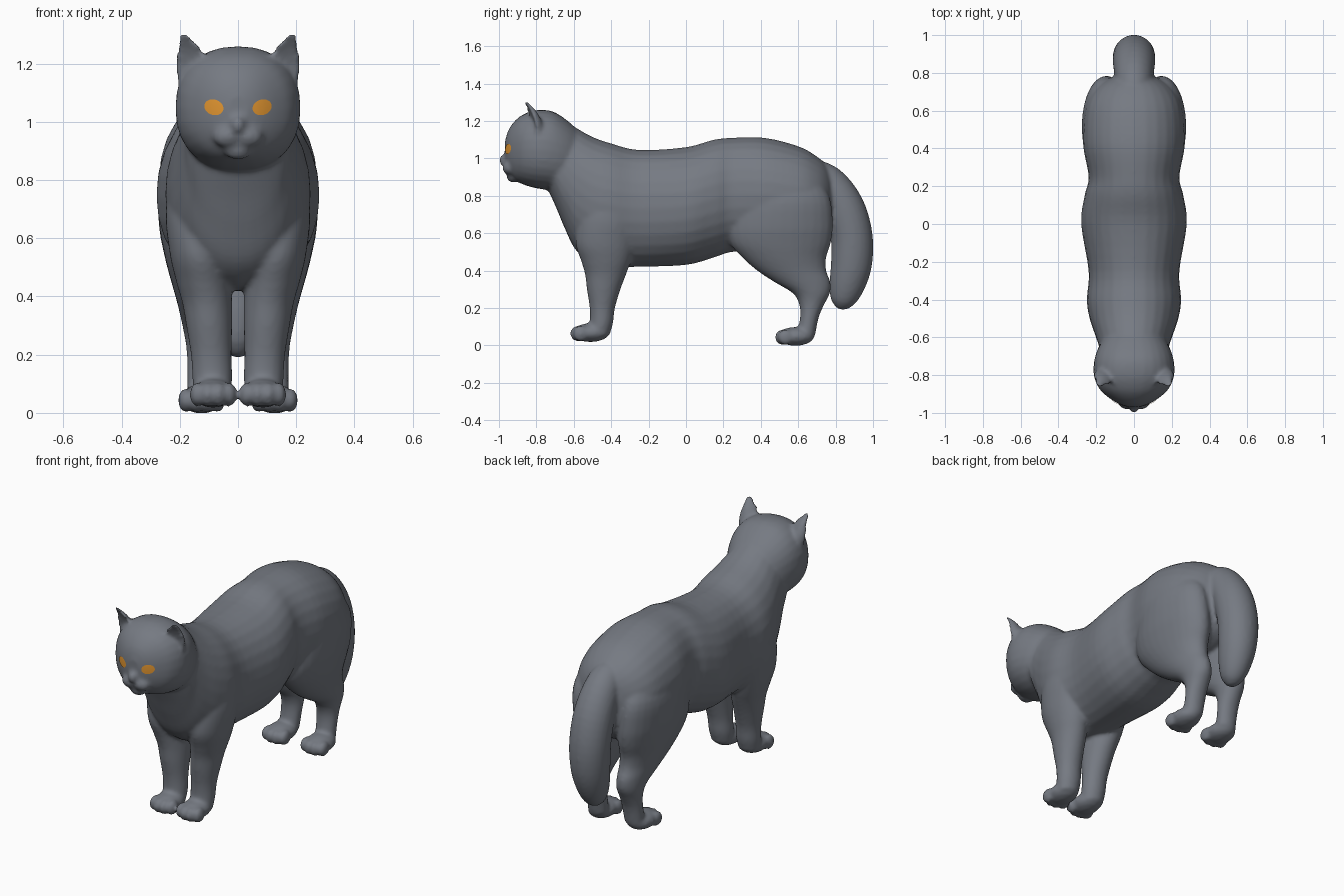
import bpy, bmesh, math
from mathutils import Vector, Matrix
from mathutils.bvhtree import BVHTree

cube = bpy.data.objects.get("Cube")
if cube:
    bpy.data.objects.remove(cube)

X, Y, Z = Vector((1, 0, 0)), Vector((0, 1, 0)), Vector((0, 0, 1))
SEG, STEPS = 28, 4


def material(name, rgb):
    m = bpy.data.materials.new(name)
    m.use_nodes = True
    m.diffuse_color = (*rgb, 1)
    bsdf = m.node_tree.nodes["Principled BSDF"]
    bsdf.inputs["Base Color"].default_value = (*rgb, 1)
    bsdf.inputs["Roughness"].default_value = 0.8
    return m


def smooth_rings(rings):
    """Catmull-Rom interpolation between ring tuples."""
    out = []
    for i in range(len(rings) - 1):
        quad = [rings[max(i - 1, 0)], rings[i], rings[i + 1], rings[min(i + 2, len(rings) - 1)]]
        for s in range(STEPS):
            t = s / STEPS
            out.append([0.5 * (2 * b + (c - a) * t + (2 * a - 5 * b + 4 * c - d) * t**2
                               + (3 * b - a - 3 * c + d) * t**3) for a, b, c, d in zip(*quad)])
    return out + [list(rings[-1])]


def loft(bm, rings, axis=None, power=2.0, front=1.0, shear=0.0):
    """Skin rings (x, y, z, half width, half depth); without an axis, follow the path."""
    rings = smooth_rings(rings)
    centres = [Vector(r[:3]) for r in rings]
    loops = []
    for i, (x, y, z, a, b) in enumerate(rings):
        tangent = axis or (centres[min(i + 1, len(rings) - 1)] - centres[max(i - 1, 0)]).normalized()
        v = X.cross(tangent)
        loop = []
        for k in range(SEG):
            c, s = (f(math.tau * k / SEG) for f in (math.cos, math.sin))
            c, s = (math.copysign(abs(w) ** (2 / power), w) for w in (c, s))
            if s > 0:
                s *= front
            loop.append(bm.verts.new(centres[i] + X * a * c + v * b * s + Y * shear * a * c))
        loops.append(loop)
    for p, q in zip(loops, loops[1:]):
        for k in range(SEG):
            n = (k + 1) % SEG
            bm.faces.new((p[k], p[n], q[n], q[k]))
    bm.faces.new(loops[0])
    bm.faces.new(loops[-1])


def blob(bm, centre, radii):
    m = Matrix.Translation(centre) @ Matrix.Diagonal((*radii, 1))
    bmesh.ops.create_uvsphere(bm, u_segments=20, v_segments=12, radius=1, matrix=m)


def trunk(bm, rows, power):
    """Rows are (y, top, bottom, half width)."""
    loft(bm, [(0, y, (t + b) / 2, w, (t - b) / 2) for y, t, b, w in rows], Y, power)


def leg(bm, side, rows):
    """Rows are (z, front, back, inner, outer)."""
    loft(bm, [(side * (i + o) / 2, (f + b) / 2, z, (o - i) / 2, (b - f) / 2)
              for z, f, b, i, o in rows], Z)


def paw(bm, x, y, z):
    blob(bm, (x, y, z + 0.05), (0.075, 0.1, 0.05))
    for dx, dy in ((-0.055, 0.015), (-0.019, 0), (0.019, 0), (0.055, 0.015)):
        blob(bm, (x + dx, y - 0.068 + dy, z + 0.045), (0.026, 0.042, 0.042))


bm = bmesh.new()

# torso with neck and rump
trunk(bm, [(-0.76, 1.17, 0.88, 0.13), (-0.70, 1.2, 0.75, 0.175), (-0.65, 1.2, 0.63, 0.185),
           (-0.59, 1.165, 0.51, 0.205), (-0.50, 1.115, 0.44, 0.235), (-0.40, 1.08, 0.42, 0.25),
           (-0.25, 1.045, 0.42, 0.24), (0, 1.06, 0.43, 0.28), (0.15, 1.1, 0.47, 0.262),
           (0.25, 1.11, 0.5, 0.24), (0.42, 1.11, 0.5, 0.27), (0.60, 1.065, 0.5, 0.262),
           (0.70, 1.01, 0.53, 0.22), (0.76, 0.95, 0.58, 0.15), (0.795, 0.86, 0.66, 0.06)], 2.1)

# head
trunk(bm, [(-0.968, 1.09, 0.98, 0.035), (-0.95, 1.15, 0.93, 0.085), (-0.915, 1.2, 0.885, 0.14),
           (-0.87, 1.235, 0.86, 0.185), (-0.80, 1.258, 0.84, 0.213), (-0.71, 1.25, 0.83, 0.208),
           (-0.62, 1.19, 0.84, 0.17), (-0.55, 1.12, 0.9, 0.1)], 2.25)

# nose and chin
blob(bm, (0, -0.965, 0.99), (0.028, 0.035, 0.032))
blob(bm, (0, -0.925, 0.905), (0.05, 0.035, 0.035))

FRONT_LEG = [(0.85, -0.5, -0.32, 0.09, 0.21), (0.70, -0.57, -0.25, 0.04, 0.248),
             (0.55, -0.59, -0.27, 0.03, 0.235), (0.45, -0.56, -0.295, 0.025, 0.212),
             (0.38, -0.54, -0.32, 0.02, 0.192), (0.30, -0.53, -0.35, 0.02, 0.178),
             (0.20, -0.515, -0.38, 0.022, 0.162), (0.12, -0.515, -0.39, 0.02, 0.157),
             (0.05, -0.53, -0.41, 0.025, 0.15)]
HIND_LEG = [(0.95, 0.4, 0.66, 0.08, 0.2), (0.80, 0.28, 0.765, 0.04, 0.27),
            (0.65, 0.23, 0.785, 0.02, 0.272), (0.55, 0.235, 0.775, 0.015, 0.255),
            (0.47, 0.3, 0.75, 0.02, 0.235), (0.40, 0.38, 0.75, 0.03, 0.215),
            (0.34, 0.47, 0.772, 0.04, 0.2), (0.28, 0.57, 0.77, 0.045, 0.187),
            (0.22, 0.605, 0.74, 0.052, 0.177), (0.15, 0.61, 0.71, 0.055, 0.175),
            (0.05, 0.59, 0.69, 0.06, 0.175)]

for side in (-1, 1):
    leg(bm, side, FRONT_LEG)
    leg(bm, side, HIND_LEG)
    paw(bm, side * 0.085, -0.51, 0.018)
    paw(bm, side * 0.125, 0.585, -0.002)
    # muzzle pad
    blob(bm, (side * 0.035, -0.94, 0.95), (0.052, 0.042, 0.04))
    # cupped ear
    loft(bm, [(side * 0.145, -0.815, 1.12, 0.06, 0.055), (side * 0.152, -0.825, 1.19, 0.062, 0.055),
              (side * 0.168, -0.84, 1.25, 0.042, 0.04), (side * 0.186, -0.86, 1.295, 0.018, 0.02),
              (side * 0.191, -0.866, 1.31, 0.007, 0.008)], Z, front=-0.15, shear=side * 0.25)

# tail
loft(bm, [(0, 0.62, 0.94, 0.07, 0.07), (0, 0.75, 0.875, 0.095, 0.095), (0, 0.84, 0.745, 0.11, 0.11),
          (0, 0.885, 0.59, 0.112, 0.112), (0, 0.885, 0.44, 0.105, 0.11), (0, 0.86, 0.32, 0.088, 0.095),
          (0, 0.835, 0.235, 0.06, 0.065), (0, 0.822, 0.195, 0.02, 0.022)])

# fuse every part into one continuous coat
bmesh.ops.recalc_face_normals(bm, faces=bm.faces[:])
mesh = bpy.data.meshes.new("cat_body")
bm.to_mesh(mesh)
bm.free()
coat = bpy.data.objects.new("cat_body", mesh)
bpy.context.collection.objects.link(coat)
remesh = coat.modifiers.new("Fuse", "REMESH")
remesh.mode = "VOXEL"
remesh.voxel_size = 0.011
relax = coat.modifiers.new("Relax", "SMOOTH")
relax.factor = 0.5
relax.iterations = 5
graph = bpy.context.evaluated_depsgraph_get()
fused = bpy.data.meshes.new_from_object(coat.evaluated_get(graph))
coat.modifiers.clear()
coat.data = fused
fused.materials.clear()
fused.materials.append(material("slate grey fur", (0.18, 0.195, 0.225)))
fused.polygons.foreach_set("use_smooth", [True] * len(fused.polygons))

# eyes: thin plates laid on the face
amber = material("amber eye", (0.75, 0.3, 0.03))
surface = BVHTree.FromPolygons([v.co for v in fused.vertices], [p.vertices[:] for p in fused.polygons])
for side, name in ((1, "left_eye"), (-1, "right_eye")):
    eye = bmesh.new()
    rows = []
    for r in range(1, 6):
        row = []
        for k in range(SEG):
            a = math.tau * k / SEG
            x = side * (0.083 + 0.033 * r / 5 * math.cos(a))
            z = 1.05 + 0.027 * r / 5 * math.sin(a) + 0.12 * (abs(x) - 0.083)
            hit = surface.ray_cast(Vector((x, -2, z)), Y)[0]
            row.append(eye.verts.new((x, (hit.y if hit else -0.92) - 0.004, z)))
        rows.append(row)
    eye.faces.new(rows[0])
    for p, q in zip(rows, rows[1:]):
        for k in range(SEG):
            n = (k + 1) % SEG
            eye.faces.new((p[k], p[n], q[n], q[k]))
    bmesh.ops.recalc_face_normals(eye, faces=eye.faces[:])
    if sum(f.normal.y for f in eye.faces) > 0:
        bmesh.ops.reverse_faces(eye, faces=eye.faces[:])
    for f in eye.faces:
        f.smooth = True
    data = bpy.data.meshes.new(name)
    eye.to_mesh(data)
    eye.free()
    data.materials.append(amber)
    bpy.context.collection.objects.link(bpy.data.objects.new(name, data))
